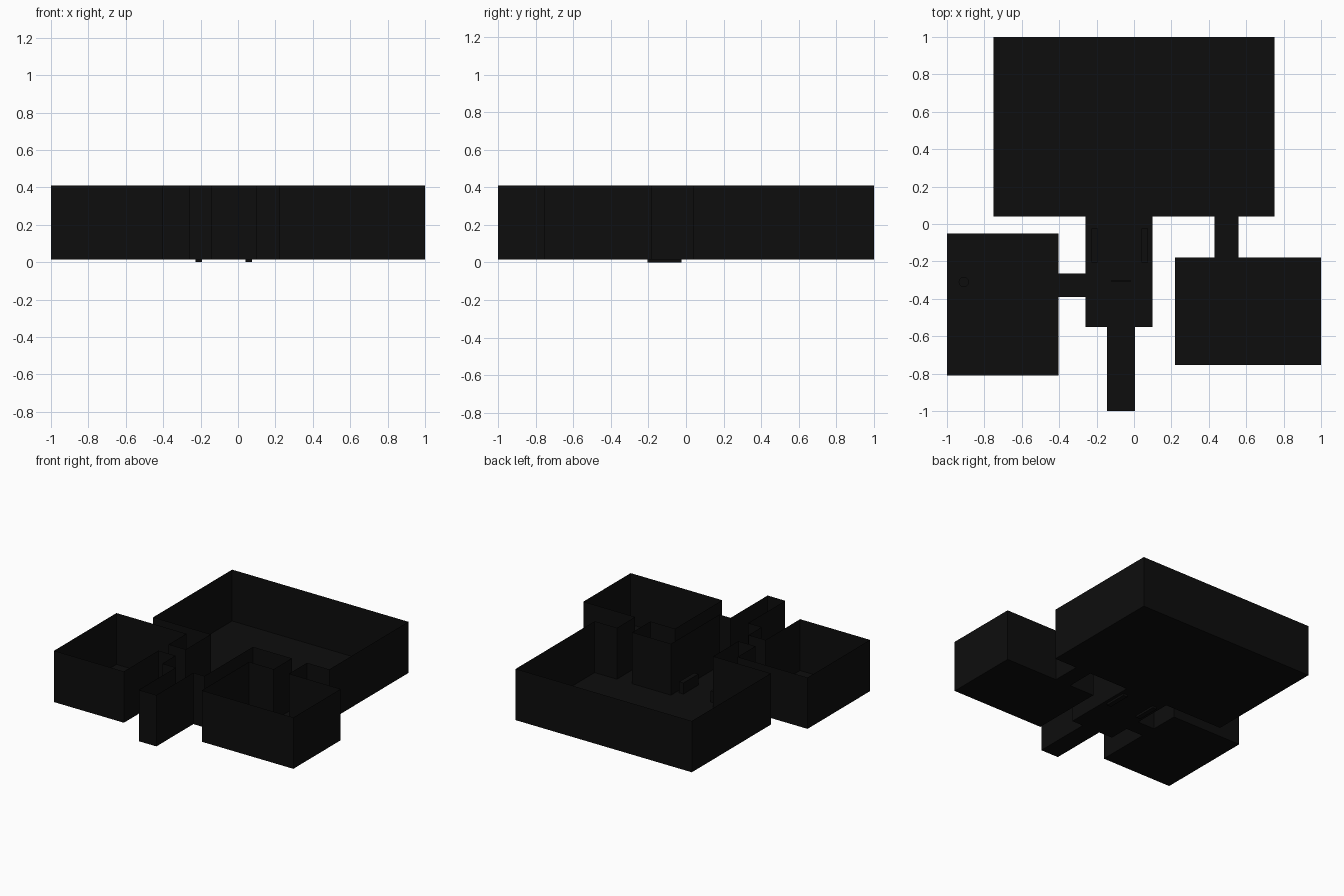
import bpy
import bmesh

cube = bpy.data.objects.get("Cube")
if cube:
    bpy.data.objects.remove(cube)

FLOOR, TOP = 0.015, 0.41


def make_material(name, color):
    mat = bpy.data.materials.new(name)
    mat.use_nodes = True
    mat.diffuse_color = color
    bsdf = next(n for n in mat.node_tree.nodes if n.type == 'BSDF_PRINCIPLED')
    bsdf.inputs["Base Color"].default_value = color
    return mat


stone = make_material("black stone", (0.004, 0.004, 0.004, 1))


def finish(name, bm):
    mesh = bpy.data.meshes.new(name)
    bm.to_mesh(mesh)
    bm.free()
    mesh.materials.append(stone)
    obj = bpy.data.objects.new(name, mesh)
    bpy.context.collection.objects.link(obj)
    return obj


def room(name, x0, x1, y0, y1, **gaps):
    """Floor and four thin walls; gaps lists the doorway spans of each side."""
    bm = bmesh.new()

    def quad(*points):
        bm.faces.new([bm.verts.new(p) for p in points])

    quad((x0, y0, FLOOR), (x1, y0, FLOOR), (x1, y1, FLOOR), (x0, y1, FLOOR))
    sides = {"front": (x0, x1, lambda t: (t, y0)), "back": (x1, x0, lambda t: (t, y1)),
             "right": (y1, y0, lambda t: (x0, t)), "left": (y0, y1, lambda t: (x1, t))}
    for side, (start, end, place) in sides.items():
        cuts = [start]
        for gap in sorted(gaps.get(side, []), reverse=start > end):
            cuts += sorted(gap, reverse=start > end)
        cuts.append(end)
        for a, b in zip(cuts[::2], cuts[1::2]):
            if abs(a - b) > 0.001:
                quad((*place(a), FLOOR), (*place(b), FLOOR),
                     (*place(b), TOP), (*place(a), TOP))
    bmesh.ops.remove_doubles(bm, verts=bm.verts, dist=0.0001)
    return finish(name, bm)


def box(name, center, size):
    bm = bmesh.new()
    bmesh.ops.create_cube(bm, size=1)
    bmesh.ops.scale(bm, vec=size, verts=bm.verts)
    bmesh.ops.translate(bm, vec=center, verts=bm.verts)
    return finish(name, bm)


# Rooms
hall_door, side_door = (-0.26, 0.10), (0.43, 0.56)
west_door, entry_door = (-0.39, -0.265), (-0.145, 0.005)
room("great_hall", -0.75, 0.75, 0.04, 1.0, front=[hall_door, side_door])
room("centre_room", *hall_door, -0.55, 0.04, back=[hall_door],
     right=[west_door], front=[entry_door])
room("right_room", -1.0, -0.405, -0.81, -0.05, left=[west_door])
room("left_room", 0.22, 1.0, -0.755, -0.18, back=[side_door])

# Corridors
room("right_corridor", -0.405, -0.26, *west_door, left=[west_door], right=[west_door])
room("left_corridor", *side_door, -0.18, 0.04, front=[side_door], back=[side_door])
room("entry_corridor", *entry_door, -1.0, -0.55, back=[entry_door])

# Furnishings
for side, x in (("right", -0.21), ("left", 0.057)):
    box(side + "_bench", (x, -0.115, 0.05), (0.036, 0.18, 0.1))
box("low_slab", (-0.07, -0.305, 0.06), (0.1, 0.012, 0.09))

bm = bmesh.new()
bmesh.ops.create_cone(bm, cap_ends=True, segments=12, radius1=0.028, radius2=0.028, depth=0.08)
bmesh.ops.translate(bm, vec=(-0.91, -0.31, FLOOR + 0.04), verts=bm.verts)
finish("barrel", bm)
